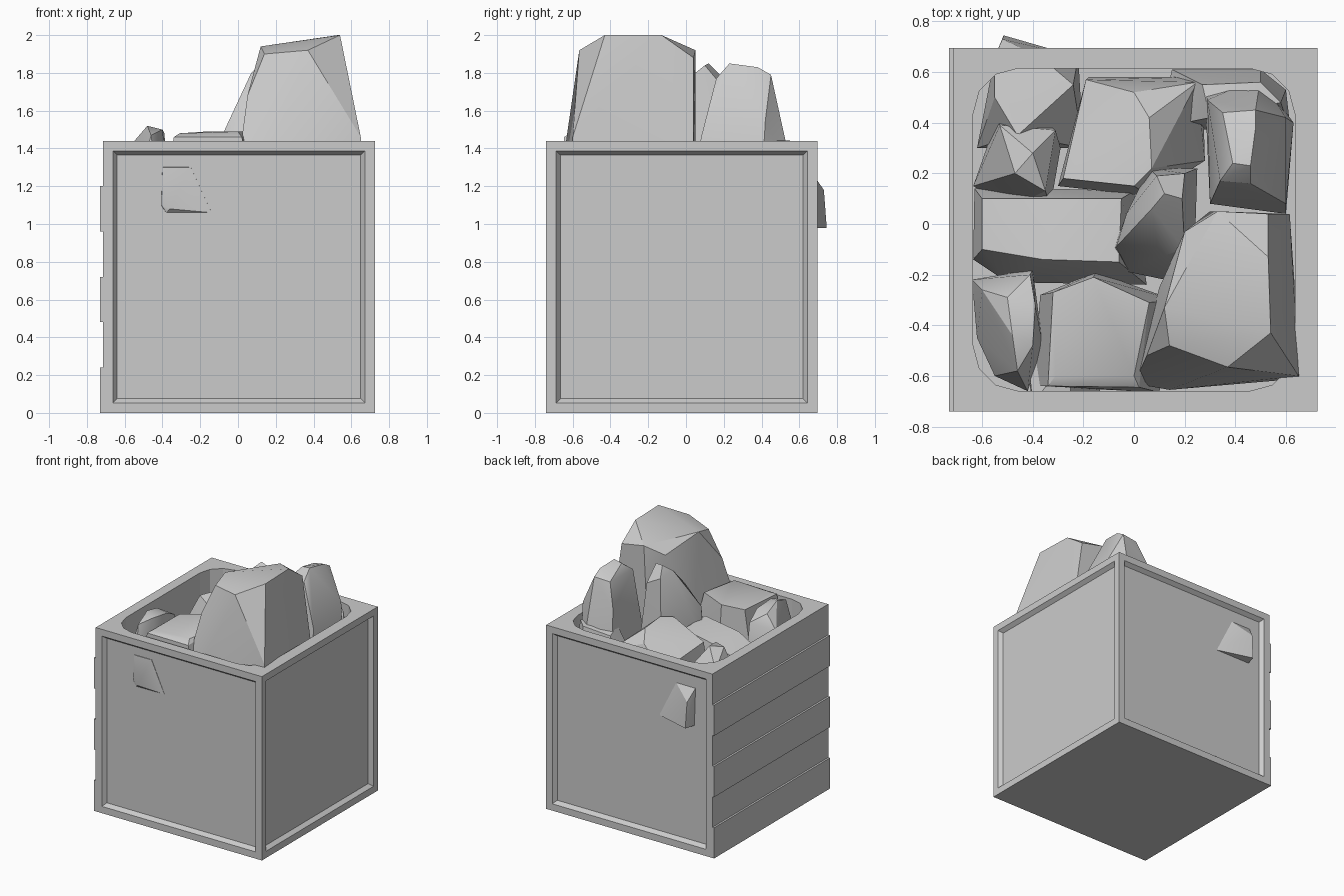
import bpy, bmesh, math
from mathutils import Vector


def finish(bm, name):
    bmesh.ops.recalc_face_normals(bm, faces=bm.faces)
    me = bpy.data.meshes.new(name)
    bm.to_mesh(me)
    bm.free()
    ob = bpy.data.objects.new(name, me)
    bpy.context.collection.objects.link(ob)
    return ob


def box(name, lo, hi, panels=()):
    """Box between two corners; faces along the panel directions get a framed recess."""
    bm = bmesh.new()
    bmesh.ops.create_cube(bm, size=1)
    for v in bm.verts:
        v.co = [lo[i] if v.co[i] < 0 else hi[i] for i in range(3)]
    bm.normal_update()
    sides = [f for f in bm.faces if any(f.normal.dot(Vector(d)) > 0.9 for d in panels)]
    if sides:
        bmesh.ops.inset_individual(bm, faces=sides, thickness=0.075, depth=0)
        bmesh.ops.inset_individual(bm, faces=sides, thickness=0.032, depth=-0.03)
    return finish(bm, name)


def rounded_prism(name, x0, x1, y0, y1, z0, z1, r, steps=3):
    bm = bmesh.new()
    ring = []
    centres = ((x1 - r, y1 - r), (x0 + r, y1 - r), (x0 + r, y0 + r), (x1 - r, y0 + r))
    for q, (cx, cy) in enumerate(centres):
        for s in range(steps + 1):
            a = math.pi / 2 * (q + s / steps)
            ring.append(bm.verts.new((cx + r * math.cos(a), cy + r * math.sin(a), z0)))
    face = bm.faces.new(ring)
    ext = bmesh.ops.extrude_face_region(bm, geom=[face])
    for v in ext["geom"]:
        if isinstance(v, bmesh.types.BMVert):
            v.co.z = z1
    return finish(bm, name)


def rock(name, foot, foot_z, top):
    """Faceted boulder: hull of a foot outline and a few upper points."""
    bm = bmesh.new()
    for p in [(x, y, foot_z) for x, y in foot] + list(top):
        bm.verts.new(p)
    res = bmesh.ops.convex_hull(bm, input=bm.verts)
    inner = [v for v in res["geom_interior"] if isinstance(v, bmesh.types.BMVert)]
    bmesh.ops.delete(bm, geom=inner, context='VERTS')
    ob = finish(bm, name)
    bpy.ops.object.select_all(action='DESELECT')
    ob.select_set(True)
    bpy.context.view_layer.objects.active = ob
    bpy.ops.object.shade_smooth_by_angle(angle=math.radians(28))
    return ob


# Crate with recessed panels and a rounded opening
crate = box("crate", (-0.715, -0.74, 0), (0.725, 0.695, 1.44),
            panels=((0, -1, 0), (1, 0, 0), (0, 1, 0)))
cutter = rounded_prism("opening_cutter", -0.635, 0.635, -0.66, 0.615, 0.95, 1.6, 0.18)
cutter.hide_render = True
cutter.hide_set(True)
cut = crate.modifiers.new("opening", 'BOOLEAN')
cut.object = cutter
cut.operation = 'DIFFERENCE'
cut.solver = 'EXACT'

# Raised planks on the left side
for i in range(3):
    box(f"plank_{i + 1}", (-0.73, -0.74, 0.48 * i), (-0.71, 0.695, 0.48 * i + 0.24))

# Tall boulders
rock("large_boulder", [(0.0, -0.63), (0.14, -0.655), (0.66, -0.61), (0.615, 0.04), (0.3, 0.05), (0.1, -0.25)], 1.3,
     [(0.65, -0.6, 1.46), (0.37, -0.565, 1.92), (0.14, -0.48, 1.9), (0.12, -0.33, 1.94), (0.54, -0.43, 2.0),
      (0.53, -0.13, 2.0), (0.53, 0.04, 1.88), (0.33, 0.05, 1.92), (0.2, -0.03, 1.85), (0.05, -0.52, 1.68)])
rock("right_boulder", [(0.3, 0.08), (0.6, 0.04), (0.63, 0.4), (0.5, 0.58), (0.28, 0.52)], 1.2,
     [(0.6, 0.08, 1.46), (0.6, 0.42, 1.55), (0.34, 0.17, 1.78), (0.46, 0.16, 1.77), (0.46, 0.23, 1.85),
      (0.39, 0.24, 1.84), (0.48, 0.38, 1.83), (0.35, 0.44, 1.78), (0.48, 0.45, 1.79), (0.29, 0.49, 1.6)])
rock("middle_boulder", [(-0.08, -0.1), (-0.02, -0.19), (0.17, -0.23), (0.24, -0.1), (0.25, 0.22), (0.06, 0.22)], 1.25,
     [(-0.07, -0.09, 1.5), (0.1, -0.13, 1.62), (-0.03, 0.04, 1.57), (0.07, 0.06, 1.8), (0.09, 0.19, 1.78),
      (0.12, 0.12, 1.85), (0.19, 0.1, 1.84), (0.2, 0.2, 1.72), (0.2, -0.1, 1.68)])

# Low rocks filling the opening
rock("back_middle_rock", [(-0.3, 0.15), (0.06, 0.11), (0.28, 0.25), (0.27, 0.58), (-0.18, 0.58)], 1.1,
     [(-0.28, 0.18, 1.38), (0.0, 0.15, 1.49), (0.07, 0.22, 1.5), (0.06, 0.42, 1.49), (0.0, 0.52, 1.42),
      (-0.19, 0.57, 1.27), (0.25, 0.56, 1.33)])
rock("front_middle_rock", [(-0.4, -0.64), (0.1, -0.665), (0.16, -0.3), (-0.15, -0.19), (-0.37, -0.28)], 1.1,
     [(-0.34, -0.64, 1.46), (0.02, -0.645, 1.46), (0.0, -0.6, 1.49), (-0.31, -0.6, 1.48),
      (-0.32, -0.27, 1.47), (-0.16, -0.21, 1.49), (0.06, -0.31, 1.49)])
rock("front_left_rock", [(-0.64, -0.22), (-0.62, -0.45), (-0.55, -0.6), (-0.42, -0.66), (-0.36, -0.48), (-0.4, -0.18)], 1.15,
     [(-0.6, -0.26, 1.38), (-0.5, -0.29, 1.48), (-0.41, -0.2, 1.42), (-0.48, -0.44, 1.52), (-0.4, -0.48, 1.5),
      (-0.46, -0.58, 1.47), (-0.39, -0.32, 1.48)])
rock("left_middle_rock", [(-0.635, -0.14), (-0.5, -0.23), (0.05, -0.24), (0.0, 0.13), (-0.35, 0.14), (-0.63, 0.14)], 1.05,
     [(-0.6, -0.1, 1.26), (-0.36, -0.14, 1.36), (-0.06, -0.15, 1.4), (-0.05, 0.1, 1.39),
      (-0.3, 0.1, 1.34), (-0.6, 0.1, 1.24)])
rock("left_back_rock", [(-0.635, 0.15), (-0.5, 0.06), (-0.33, 0.07), (-0.29, 0.3), (-0.35, 0.4), (-0.54, 0.42)], 1.05,
     [(-0.53, 0.39, 1.3), (-0.4, 0.28, 1.42), (-0.47, 0.2, 1.4), (-0.35, 0.13, 1.38), (-0.31, 0.37, 1.28)])
rock("back_right_rock", [(0.1, 0.38), (0.62, 0.36), (0.6, 0.53), (0.5, 0.61), (0.15, 0.61)], 1.05,
     [(0.27, 0.55, 1.42), (0.5, 0.56, 1.44), (0.58, 0.48, 1.44), (0.3, 0.42, 1.45)])

# Rocks poking through the back and front walls
rock("back_left_rock", [(-0.62, 0.3), (-0.2, 0.3), (-0.22, 0.66), (-0.54, 0.66), (-0.515, 0.745)], 0.98,
     [(-0.52, 0.73, 1.18), (-0.55, 0.66, 1.28), (-0.37, 0.66, 1.28), (-0.55, 0.5, 1.3),
      (-0.24, 0.55, 1.3), (-0.46, 0.35, 1.33), (-0.25, 0.62, 1.12)])
rock("front_wall_rock", [(-0.38, -0.715), (-0.14, -0.712), (-0.12, -0.5), (-0.42, -0.5)], 1.06,
     [(-0.405, -0.72, 1.1), (-0.4, -0.715, 1.3), (-0.25, -0.713, 1.3), (-0.22, -0.713, 1.18),
      (-0.36, -0.735, 1.08), (-0.25, -0.5, 1.33)])
